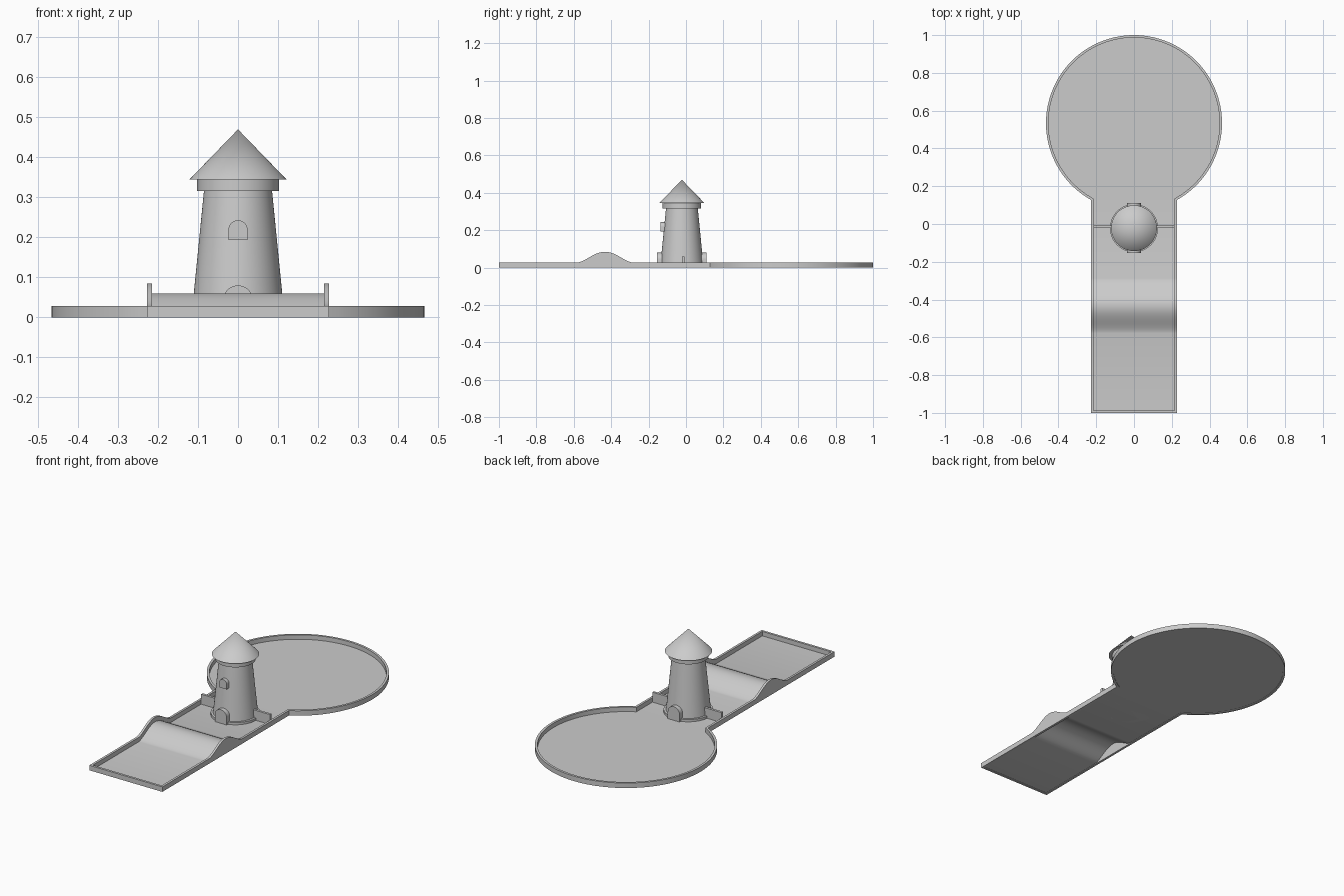
import bpy, bmesh, math

if "Cube" in bpy.data.objects:
    bpy.data.objects.remove(bpy.data.objects["Cube"])

W, R, CY, T = 0.228, 0.466, 0.534, 0.013   # lane half width, green radius, green centre, kerb thickness
FLOOR, RIM = 0.003, 0.028
TY = -0.022                                # tower centre


def make(name, verts, faces):
    me = bpy.data.meshes.new(name)
    bm = bmesh.new()
    vs = [bm.verts.new(v) for v in verts]
    for f in faces:
        bm.faces.new([vs[i] for i in f])
    bmesh.ops.remove_doubles(bm, verts=bm.verts, dist=1e-6)
    bmesh.ops.recalc_face_normals(bm, faces=bm.faces)
    bm.to_mesh(me)
    bm.free()
    ob = bpy.data.objects.new(name, me)
    bpy.context.collection.objects.link(ob)
    bpy.ops.object.select_all(action='DESELECT')
    ob.select_set(True)
    bpy.context.view_layer.objects.active = ob
    bpy.ops.object.shade_smooth_by_angle(angle=math.radians(30))
    return ob


def hump(y):
    t = (y + 0.433) / 0.145
    return 0.057 * math.cos(t * math.pi / 2) ** 1.5 if abs(t) < 1 else 0.0


def outline(inset):
    """Right lane side, round green, left lane side; same point count for any inset."""
    w, r = W - inset, R - inset
    yj = CY - math.sqrt(r * r - w * w)
    ys = [-1 + inset] + [-0.578 + 0.29 * i / 28 for i in range(29)] + [yj]
    a0 = math.atan2(yj - CY, w)
    n = 96
    arc = []
    for i in range(1, n):
        a = a0 + (math.pi - 2 * a0) * i / n
        arc.append((r * math.cos(a), CY + r * math.sin(a)))
    return [(w, y) for y in ys] + arc + [(-w, y) for y in reversed(ys)], ys, yj


outer, _, _ = outline(0)
inner, lane_y, _ = outline(T)
n = len(outer)

# kerb running round the course and over the hump
verts = []
for (xo, yo), (xi, yi) in zip(outer, inner):
    zo, zi = RIM + hump(yo), RIM + hump(yi)
    verts += [(xo, yo, 0), (xo, yo, zo), (xi, yi, zi), (xi, yi, 0)]
faces = []
for i in range(n):
    j = (i + 1) % n
    for k in range(4):
        m = (k + 1) % 4
        faces.append((4 * i + k, 4 * i + m, 4 * j + m, 4 * j + k))
make("kerb", verts, faces)

# playing surface: lane strips plus round green
verts = [(x, y, FLOOR + hump(y)) for x, y in inner]
faces = [(i, i + 1, n - 2 - i, n - 1 - i) for i in range(len(lane_y) - 1)]
faces.append(tuple(range(len(lane_y) - 1, n - len(lane_y) + 1)))
floor = make("playing_surface", verts, faces)
if floor.data.polygons[0].normal.z < 0:
    floor.data.flip_normals()


def lathe(name, profile, seg=64):
    verts, faces = [], []
    for i in range(seg):
        a = 2 * math.pi * i / seg
        verts += [(r * math.cos(a), TY + r * math.sin(a), z) for r, z in profile]
    p = len(profile)
    for i in range(seg):
        j = (i + 1) % seg
        for k in range(p - 1):
            faces.append((i * p + k, j * p + k, j * p + k + 1, i * p + k + 1))
    for k in (0, p - 1):
        if profile[k][0] > 0.001:
            faces.append(tuple(i * p + k for i in range(seg)))
        else:
            for i in range(1, seg):
                verts[i * p + k] = verts[k]
    # triangulate rings that meet at a point
    clean = []
    for f in faces:
        g = []
        for v in f:
            v = v % p if verts[v] == verts[v % p] and v % p in (0, p - 1) and profile[v % p][0] < 0.001 else v
            if v not in g:
                g.append(v)
        clean.append(g)
    return make(name, verts, clean)


# tower
lathe("tower_base", [(0.127, FLOOR), (0.127, 0.016)])
lathe("tower_body", [(0.116, 0.005), (0.085, 0.317)])
lathe("tower_collar", [(0.103, 0.316), (0.103, 0.346)])
lathe("tower_roof", [(0.121, 0.345), (0.0, 0.47)])


def arch(name, w, z0, spring, y0, y1):
    pts = [(-w, z0), (w, z0)]
    pts += [(w * math.cos(math.pi * i / 20), spring + w * math.sin(math.pi * i / 20)) for i in range(21)]
    m = len(pts)
    verts = [(x, y0, z) for x, z in pts] + [(x, y1, z) for x, z in pts]
    faces = [tuple(range(m)), tuple(range(m, 2 * m))]
    faces += [(i, (i + 1) % m, m + (i + 1) % m, m + i) for i in range(m)]
    return make(name, verts, faces)


# doorways front and back, window above the front one
for name, s in (("front_door", -1), ("back_door", 1)):
    arch(name, 0.037, FLOOR, 0.043, TY + s * 0.132, TY + s * 0.09)
arch("window", 0.024, 0.193, 0.219, -0.135, -0.10)

# short walls between tower and kerbs
for name, s in (("left_wall", -1), ("right_wall", 1)):
    x0, x1 = s * 0.09, s * (W - T)
    verts = [(x, y, z) for x in (x0, x1) for y in (-0.022, -0.008) for z in (FLOOR, 0.059)]
    make(name, verts, [(0, 1, 3, 2), (4, 5, 7, 6), (0, 1, 5, 4), (2, 3, 7, 6), (0, 2, 6, 4), (1, 3, 7, 5)])
